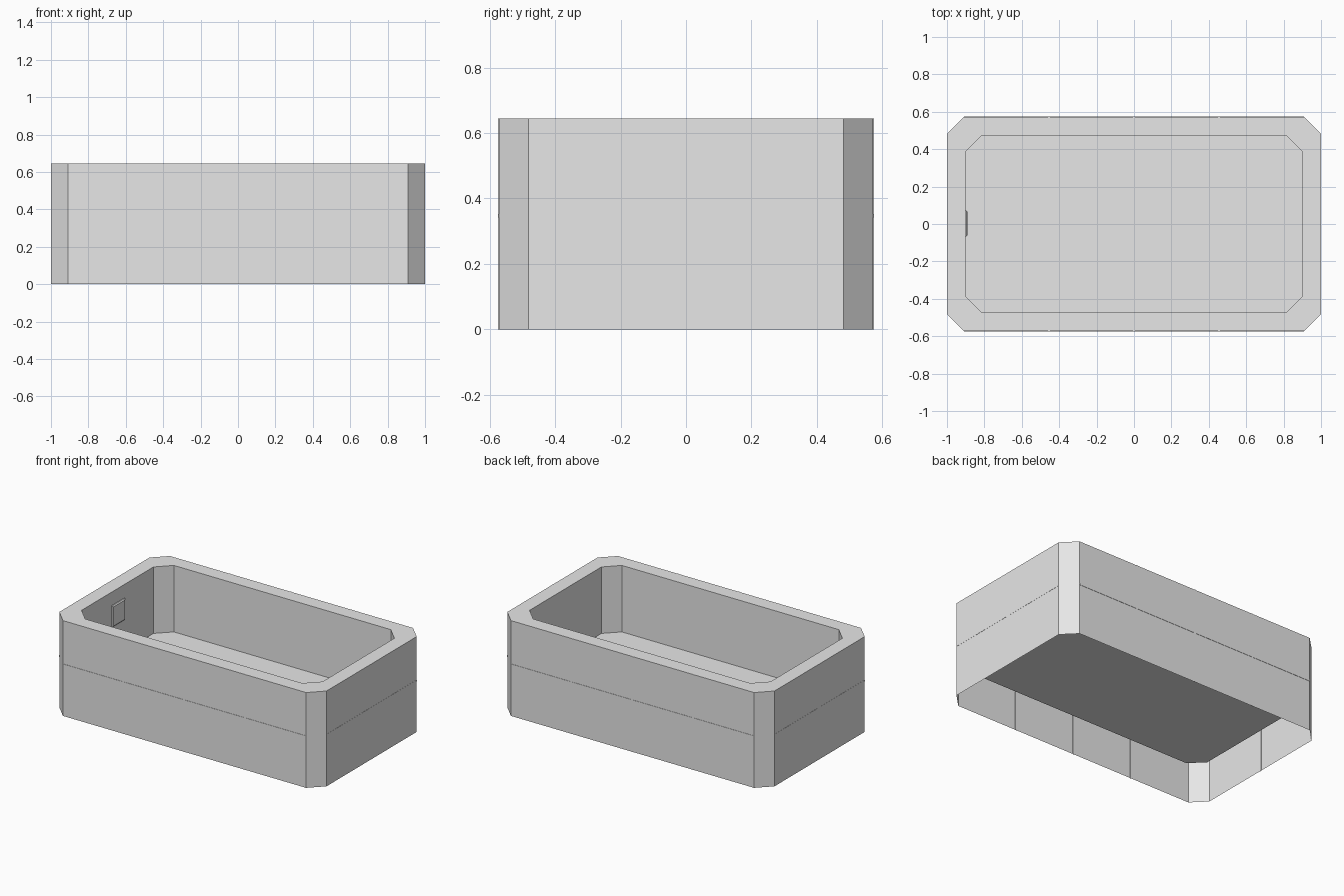
import bpy, bmesh

if "Cube" in bpy.data.objects:
    bpy.data.objects.remove(bpy.data.objects["Cube"])

HX, HY, H = 1.0, 0.572, 0.645      # outer half sizes and height
RIM, CUT, FLOOR = 0.098, 0.09, 0.195

grey = bpy.data.materials.new("plain grey")
grey.diffuse_color = (0.8, 0.8, 0.8, 1)
grey.use_nodes = True
grey.node_tree.nodes["Principled BSDF"].inputs["Base Color"].default_value = grey.diffuse_color


def make(name, bm):
    mesh = bpy.data.meshes.new(name)
    bm.to_mesh(mesh)
    bm.free()
    mesh.materials.append(grey)
    ob = bpy.data.objects.new(name, mesh)
    bpy.context.collection.objects.link(ob)
    return ob


def octagon(hx, hy, z, c=CUT):
    """Counter-clockwise rectangle with clipped corners."""
    return [(hx, -hy + c, z), (hx, hy - c, z), (hx - c, hy, z), (-hx + c, hy, z),
            (-hx, hy - c, z), (-hx, -hy + c, z), (-hx + c, -hy, z), (hx - c, -hy, z)]


def loft(name, rings, cap_end=True):
    bm = bmesh.new()
    vs = [[bm.verts.new(p) for p in r] for r in rings]
    for a, b in zip(vs, vs[1:]):
        n = len(a)
        for i in range(n):
            j = (i + 1) % n
            bm.faces.new((a[i], a[j], b[j], b[i]))
    if cap_end:
        bm.faces.new(vs[-1])
    return make(name, bm)


def box(name, center, size):
    bm = bmesh.new()
    bmesh.ops.create_cube(bm, size=1)
    for v in bm.verts:
        v.co = [c + s * k for c, s, k in zip(center, size, v.co)]
    return make(name, bm)


# Outer skirt (open below), flat rim, basin walls and basin floor
ix, iy = HX - RIM, HY - RIM
loft("pool_shell", [octagon(HX, HY, 0), octagon(HX, HY, H),
                    octagon(ix, iy, H), octagon(ix, iy, FLOOR)])

# Thin panel seams on the four straight sides
W, T = 0.011, 0.004
for s, side in ((-1, "front"), (1, "back")):
    for x in (-0.455, 0, 0.455):
        box(side + "_upright_seam", (x, s * HY, H / 2), (W, T, H))
    box(side + "_level_seam", (0, s * HY, 0.347), (2 * (HX - CUT), T, W))
for s, side in ((-1, "left"), (1, "right")):
    # keep the overall length at two units
    x = s * (HX - T / 2 + 0.001)
    box(side + "_upright_seam", (x, 0.003, H / 2), (T, W, H))
    box(side + "_level_seam", (x, 0, 0.347), (T, 2 * (HY - CUT), W))


# Skimmer plate on the inner left wall, with a slightly tapered front
def plate_ring(x, hy, hz, y=0.003, z=0.482):
    return [(x, y - hy, z - hz), (x, y + hy, z - hz),
            (x, y + hy, z + hz), (x, y - hy, z + hz)]


loft("skimmer_plate", [plate_ring(-ix, 0.069, 0.072), plate_ring(-ix + 0.006, 0.069, 0.072),
                       plate_ring(-ix + 0.012, 0.062, 0.065)])
